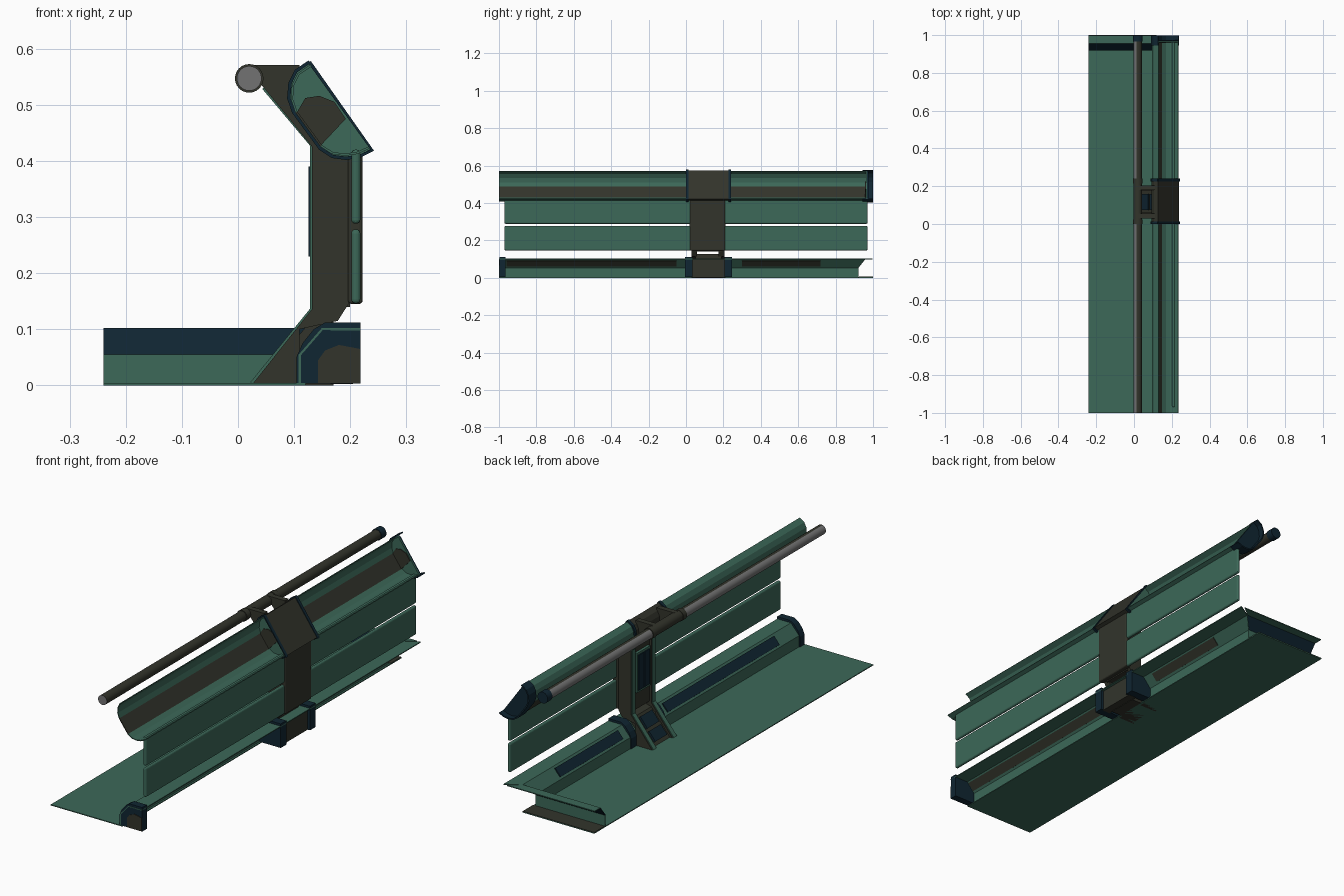
import bpy, bmesh, math

if "Cube" in bpy.data.objects:
    bpy.data.objects.remove(bpy.data.objects["Cube"])


def material(name, rgb):
    m = bpy.data.materials.new(name)
    m.diffuse_color = (*rgb, 1)
    m.use_nodes = True
    m.node_tree.nodes["Principled BSDF"].inputs["Base Color"].default_value = m.diffuse_color
    return m


GREEN = material("sea green", (0.045, 0.138, 0.098))
BROWN = material("dark olive brown", (0.032, 0.034, 0.024))
NAVY = material("dark navy", (0.005, 0.019, 0.032))
GRAY = material("mid gray", (0.17, 0.17, 0.17))


def finish(bm, name, mats, smooth=None):
    bmesh.ops.recalc_face_normals(bm, faces=bm.faces)
    me = bpy.data.meshes.new(name)
    bm.to_mesh(me)
    bm.free()
    for m in mats:
        me.materials.append(m)
    ob = bpy.data.objects.new(name, me)
    bpy.context.collection.objects.link(ob)
    if smooth:
        bpy.context.view_layer.objects.active = ob
        ob.select_set(True)
        bpy.ops.object.shade_smooth_by_angle(angle=math.radians(smooth))
        ob.select_set(False)
    return ob


def prism(name, pts, y0, y1, mat, end_mat=None):
    """Closed x-z profile extruded along y, ends may have another colour."""
    bm = bmesh.new()
    a = [bm.verts.new((x, y0, z)) for x, z in pts]
    b = [bm.verts.new((x, y1, z)) for x, z in pts]
    n = len(pts)
    for i in range(n):
        bm.faces.new((a[i], a[(i + 1) % n], b[(i + 1) % n], b[i]))
    for f in (bm.faces.new(a), bm.faces.new(b)):
        f.material_index = 1 if end_mat else 0
    return finish(bm, name, [mat] + ([end_mat] if end_mat else []))


def strip(name, pts, start, ends, mats, along_x=False, thick=0.004):
    """Open profile swept along y (or x), one colour per segment, given thickness."""
    if not isinstance(ends, list):
        ends = [ends] * len(pts)
    bm = bmesh.new()
    put = (lambda p, t: (t, p[0], p[1])) if along_x else (lambda p, t: (p[0], t, p[1]))
    a = [bm.verts.new(put(p, start)) for p in pts]
    b = [bm.verts.new(put(p, e)) for p, e in zip(pts, ends)]
    used = list(dict.fromkeys(mats))
    for i in range(len(pts) - 1):
        f = bm.faces.new((a[i], a[i + 1], b[i + 1], b[i]))
        f.material_index = used.index(mats[min(i, len(mats) - 1)])
    ob = finish(bm, name, used)
    mod = ob.modifiers.new("thickness", 'SOLIDIFY')
    mod.thickness, mod.offset = thick, 0
    return ob


def box(name, x0, x1, y0, y1, z0, z1, mat, bevel=0):
    ob = prism(name, [(x0, z0), (x1, z0), (x1, z1), (x0, z1)], y0, y1, mat)
    if bevel:
        mod = ob.modifiers.new("round", 'BEVEL')
        mod.width, mod.segments = bevel, 3
    return ob


def tube(name, y0, y1, r, mats, cx=0.02, cz=0.547, n=24):
    """Cylinder along y; second colour goes on faces turned to the walkway."""
    bm = bmesh.new()
    rings = [[bm.verts.new((cx + r * math.cos(2 * math.pi * i / n), y,
                            cz + r * math.sin(2 * math.pi * i / n))) for i in range(n)]
             for y in (y0, y1)]
    for i in range(n):
        j = (i + 1) % n
        f = bm.faces.new((rings[0][i], rings[0][j], rings[1][j], rings[1][i]))
        if len(mats) > 1 and math.cos(2 * math.pi * (i + 0.5) / n) < -0.2:
            f.material_index = 1
    for ring in rings:
        bm.faces.new(ring).material_index = len(mats) - 1
    return finish(bm, name, mats, 40)


# Floor and the brown flange behind the end curb
box("floor", -0.24, 0.12, -1, 1, 0, 0.004, GREEN)
box("end_flange", -0.24, 0.12, 0.925, 1, 0.004, 0.006, BROWN)

# Long kerb and end curb, mitred where they meet
kerb = [(0.11, 0.002), (0.11, 0.054), (0.15, 0.1), (0.218, 0.1)]
strip("long_kerb", kerb, -1, [0.92, 0.92, 0.957, 0.998], [GREEN])
curb = [(0.92, 0.002), (0.92, 0.054), (0.957, 0.1), (0.998, 0.1)]
strip("end_curb", curb, -0.24, [0.11, 0.11, 0.15, 0.2], [GREEN, NAVY, GREEN], True)
for i, (y0, y1) in enumerate([(-0.83, -0.03), (0.29, 0.74)]):
    strip(f"kerb_panel_{i}", [(0.113, 0.063), (0.141, 0.096)], y0, y1, [NAVY], thick=0.006)
for i, (y0, y1) in enumerate([(-0.96, -0.05), (0.3, 0.72)]):
    strip(f"kerb_back_plate_{i}", [(0.12, 0.061), (0.147, 0.092)], y0, y1, [BROWN], thick=0.004)

# Kerb end cap and the two post brackets
cap = [(0.104, 0.003), (0.104, 0.05), (0.115, 0.075), (0.135, 0.1), (0.155, 0.112),
       (0.218, 0.112), (0.218, 0.003)]
arch = [(0.143, 0.004), (0.143, 0.045), (0.155, 0.062), (0.18, 0.072), (0.217, 0.065), (0.217, 0.004)]
for i, (y0, y1) in enumerate([(-0.998, -0.965), (-0.005, 0.035), (0.205, 0.245)]):
    prism(f"kerb_cap_{i}", cap, y0, y1, NAVY)
prism("kerb_cap_arch", arch, -1, -0.996, BROWN)

# Post: two side plates, recessed core, foot, vent and trim
side = [(0.024, 0), (0.132, 0.136), (0.132, 0.43), (0.2, 0.43), (0.2, 0.15), (0.178, 0.115),
        (0.11, 0.1), (0.11, 0)]
trim = [(0.024, 0.004), (0.131, 0.136), (0.131, 0.43)]
for i, (y0, y1) in enumerate([(0.03, 0.06), (0.175, 0.205)]):
    prism(f"post_side_{i}", side, y0, y1, BROWN)
    strip(f"post_trim_{i}", trim, y0 + 0.004, y1 - 0.004, [GREEN], thick=0.005)
box("post_core", 0.142, 0.2, 0.05, 0.19, 0.14, 0.43, BROWN)
box("post_outer_cover", 0.196, 0.222, 0.02, 0.21, 0.145, 0.42, BROWN, 0.006)
prism("post_foot", [(0.036, 0), (0.132, 0.118), (0.17, 0.128), (0.17, 0)], 0.05, 0.19, BROWN)
box("foot_outer_plate", 0.165, 0.205, 0.03, 0.21, 0.002, 0.098, BROWN)
for i, ((xa, za), (xb, zb)) in enumerate([((0.046, 0.018), (0.078, 0.057)),
                                          ((0.086, 0.067), (0.122, 0.111))]):
    strip(f"foot_panel_{i}", [(xa, za), (xb, zb)], 0.075, 0.16, [NAVY], thick=0.012)
box("vent_frame", 0.13, 0.144, 0.07, 0.165, 0.22, 0.4, GREEN)
for i in range(2):
    box(f"vent_{i}", 0.126, 0.132, 0.077 + 0.043 * i, 0.115 + 0.043 * i, 0.23, 0.39, NAVY)

# Outer slats
for i, z in enumerate((0.146, 0.288)):
    box(f"outer_slat_{i}", 0.202, 0.218, -0.97, 0.97, z, z + 0.132, GREEN, 0.007)

# Upper trough, open to the outside, with brown floor band
trough = [(0.130, 0.570), (0.108, 0.555), (0.098, 0.535), (0.096, 0.51), (0.104, 0.487),
          (0.148, 0.427), (0.168, 0.414), (0.19, 0.411), (0.212, 0.414), (0.234, 0.424)]
strip("trough", trough, -1, 0.97, [GREEN] * 4 + [BROWN] + [GREEN] * 4)


def grow(pts, s):
    cx, cz = 0.165, 0.49
    return [(cx + (x - cx) * s, cz + (z - cz) * s) for x, z in pts]


# Trough end cap: dark rim, green bulkhead, brown band
band = [(0.104, 0.485), (0.148, 0.428), (0.192, 0.475), (0.172, 0.505), (0.145, 0.516), (0.12, 0.512)]
strip("trough_end_rim", grow(trough, 1.06), 0.945, 0.999, [NAVY], thick=0.006)
prism("trough_end_plate", trough, 0.968, 0.975, NAVY)
prism("trough_end_inner", trough, 0.962, 0.968, GREEN)
prism("trough_end_band", band, 0.958, 0.963, BROWN)

# Collar clamping the trough to the post
prism("collar", grow(trough, 1.05), 0.012, 0.228, BROWN, GREEN)
prism("collar_band", band, 0.008, 0.013, BROWN)
for i, y in enumerate((0.0, 0.226)):
    rim = grow(trough, 1.08)
    strip(f"collar_rim_{i}", rim + rim[:1], y, y + 0.014, [NAVY], thick=0.006)

# Handrail with sleeve, rings, end knob and arms
tube("handrail", -1, 0.985, 0.022, [BROWN, GRAY])
tube("handrail_sleeve", 0.01, 0.23, 0.0235, [BROWN])
for i, y in enumerate((0.0, 0.215)):
    tube(f"handrail_ring_{i}", y, y + 0.025, 0.0255, [BROWN])
tube("handrail_knob", 0.965, 0.999, 0.0255, [NAVY])
arm = [(0.02, 0.571), (0.11, 0.571), (0.11, 0.5), (0.15, 0.425), (0.132, 0.425), (0.03, 0.55)]
for i, y in enumerate((0.03, 0.18)):
    prism(f"handrail_arm_{i}", arm, y, y + 0.025, BROWN)
    strip(f"arm_trim_{i}", [(0.045, 0.53), (0.13, 0.429)], y + 0.004, y + 0.021, [GREEN], thick=0.005)
